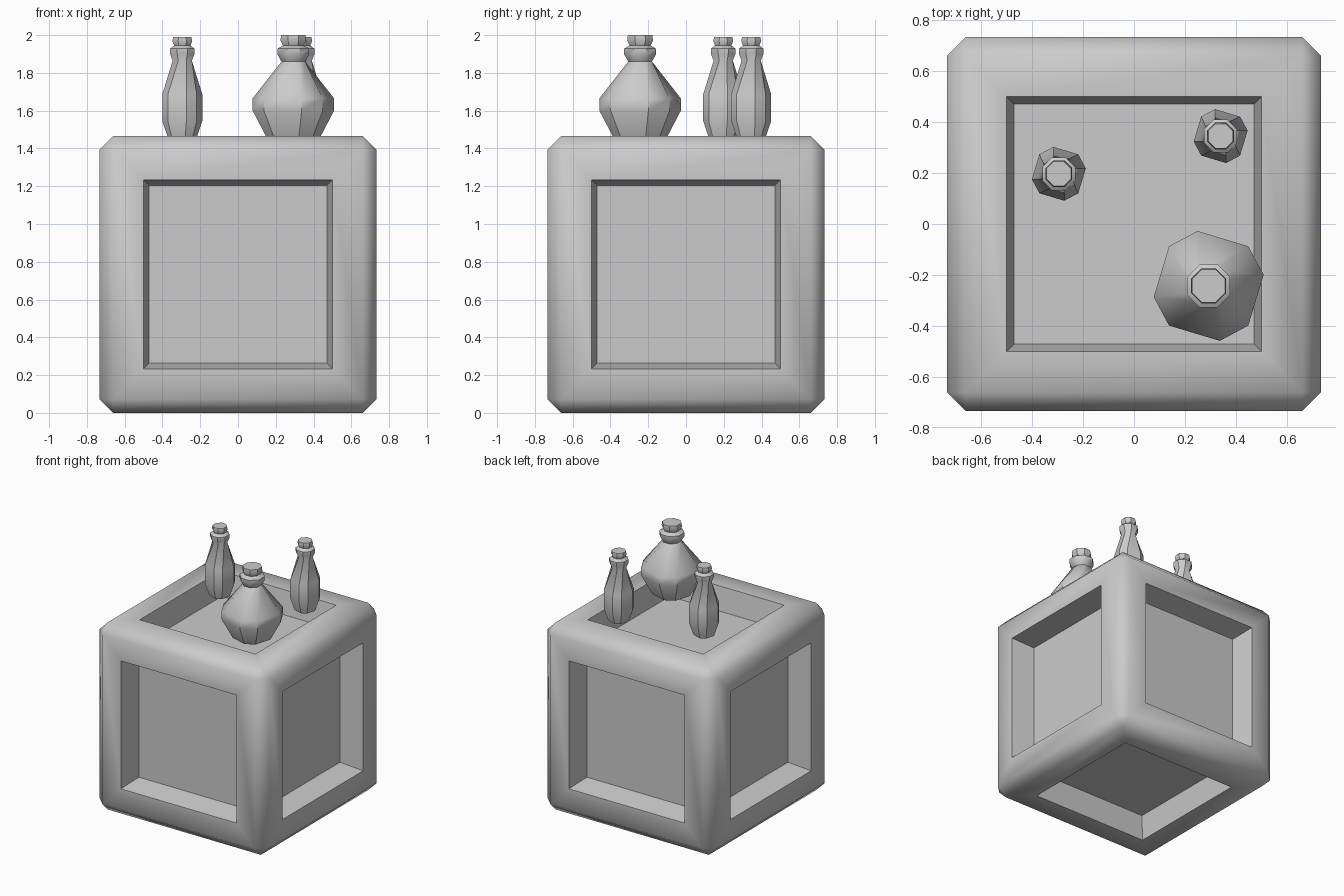
import bpy, bmesh
from math import radians, sin, cos, pi

if "Cube" in bpy.data.objects:
    bpy.data.objects.remove(bpy.data.objects["Cube"])

SIZE = 1.466      # crate edge length
CHAMFER = 0.072
OPENING = 0.50    # half width of each recessed panel


def finish(name, bm, angle):
    bmesh.ops.recalc_face_normals(bm, faces=bm.faces)
    mesh = bpy.data.meshes.new(name)
    bm.to_mesh(mesh)
    bm.free()
    ob = bpy.data.objects.new(name, mesh)
    bpy.context.collection.objects.link(ob)
    bpy.ops.object.select_all(action='DESELECT')
    ob.select_set(True)
    bpy.context.view_layer.objects.active = ob
    bpy.ops.object.shade_smooth_by_angle(angle=radians(angle))
    return ob


# Crate: chamfered cube with a recessed panel on every side
bm = bmesh.new()
bmesh.ops.create_cube(bm, size=SIZE)
bmesh.ops.bevel(bm, geom=list(bm.edges), offset=CHAMFER, segments=1,
                profile=0.5, affect='EDGES')
bm.normal_update()
sides = [f for f in bm.faces if f.calc_area() > 1]
bmesh.ops.inset_individual(bm, faces=sides, use_even_offset=True,
                           thickness=SIZE / 2 - CHAMFER - OPENING)
bm.normal_update()
bmesh.ops.inset_individual(bm, faces=sides, use_even_offset=True,
                           thickness=0.03, depth=-0.18)
bmesh.ops.translate(bm, verts=bm.verts, vec=(0, 0, SIZE / 2))
finish("crate", bm, 50)


# Bottles: eight-sided lathe; the body rings are twisted against the neck
def bottle(name, x, y, profile, body_rings):
    bm = bmesh.new()
    rings = []
    for i, (r, z) in enumerate(profile):
        ring = []
        for k in range(8):
            if i < body_rings:
                a = radians(90 * (k // 2) + (45 if k % 2 else 11.5))
            else:
                a = radians(45 * k + 22.5)
            ring.append(bm.verts.new((x + r * cos(a), y + r * sin(a), z)))
        rings.append(ring)
    for lo, hi in zip(rings, rings[1:]):
        for k in range(8):
            n = (k + 1) % 8
            bm.faces.new((lo[k], lo[n], hi[n], hi[k]))
    bm.faces.new(rings[0][::-1])
    bm.faces.new(rings[-1])
    return finish(name, bm, 40)


# profiles as (radius, height), bottom to top
SMALL = [(0.075, 1.45), (0.108, 1.545), (0.108, 1.687), (0.055, 1.865),
         (0.070, 1.90), (0.070, 1.928), (0.047, 1.945), (0.057, 1.968),
         (0.052, 1.99)]
LARGE = [(0.14, 1.45), (0.22, 1.60), (0.22, 1.665), (0.068, 1.86),
         (0.091, 1.898), (0.091, 1.928), (0.060, 1.945), (0.074, 1.972),
         (0.070, 2.0)]

bottle("slim_bottle_left", -0.295, 0.197, SMALL, 3)
bottle("slim_bottle_back", 0.34, 0.345, SMALL, 3)
bottle("round_bottle", 0.293, -0.243, LARGE, 3)
